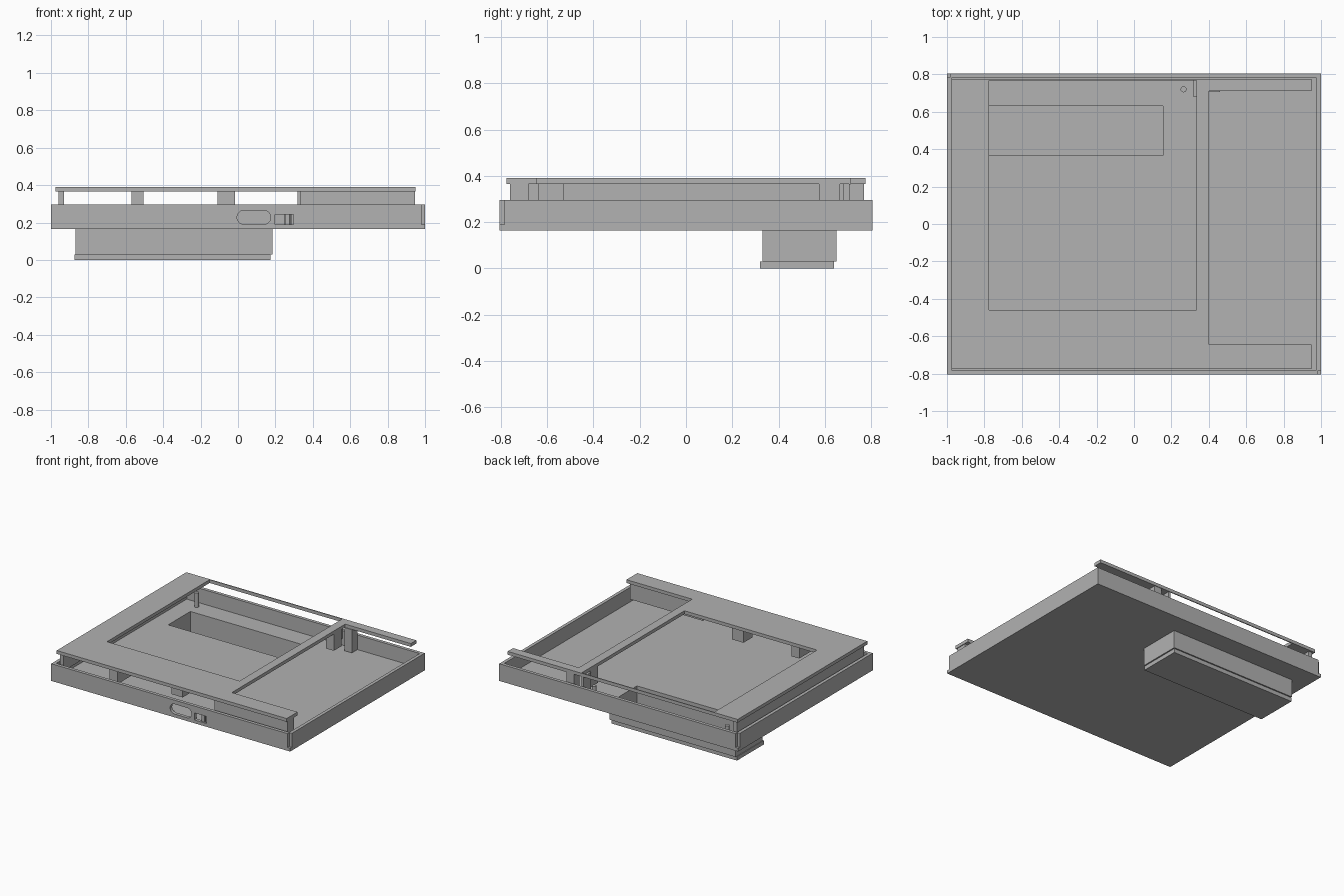
import bpy, bmesh, math

if "Cube" in bpy.data.objects:
    bpy.data.objects.remove(bpy.data.objects["Cube"])

grey = bpy.data.materials.new("plain grey")
grey.diffuse_color = (0.445, 0.445, 0.445, 1)
grey.use_nodes = True
grey.node_tree.nodes["Principled BSDF"].inputs["Base Color"].default_value = grey.diffuse_color


def from_bmesh(name, bm):
    mesh = bpy.data.meshes.new(name)
    bmesh.ops.recalc_face_normals(bm, faces=bm.faces)
    bm.to_mesh(mesh)
    bm.free()
    mesh.materials.append(grey)
    ob = bpy.data.objects.new(name, mesh)
    bpy.context.collection.objects.link(ob)
    return ob


def box(name, x0, x1, y0, y1, z0, z1):
    bm = bmesh.new()
    bmesh.ops.create_cube(bm, size=1)
    for v in bm.verts:
        v.co.x = x1 if v.co.x > 0 else x0
        v.co.y = y1 if v.co.y > 0 else y0
        v.co.z = z1 if v.co.z > 0 else z0
    return from_bmesh(name, bm)


def slot(name, x0, x1, y0, y1, z0, z1):
    """Rounded-end slot running through in y."""
    r = (z1 - z0) / 2
    zc = (z0 + z1) / 2
    bm = bmesh.new()
    verts = []
    for cx, start in ((x1 - r, -90), (x0 + r, 90)):
        for i in range(13):
            a = math.radians(start + i * 15)
            verts.append(bm.verts.new((cx + r * math.cos(a), y0, zc + r * math.sin(a))))
    face = bm.faces.new(verts)
    ext = bmesh.ops.extrude_face_region(bm, geom=[face])
    for v in ext["geom"]:
        if isinstance(v, bmesh.types.BMVert):
            v.co.y = y1
    return from_bmesh(name, bm)


def cut(ob, *cutters):
    for c in cutters:
        c.hide_render = True
        m = ob.modifiers.new("cut", "BOOLEAN")
        m.operation = "DIFFERENCE"
        m.solver = "EXACT"
        m.object = c
    dg = bpy.context.evaluated_depsgraph_get()
    dg.update()
    mesh = bpy.data.meshes.new_from_object(ob.evaluated_get(dg))
    ob.modifiers.clear()
    ob.data = mesh
    for c in cutters:
        bpy.data.objects.remove(c)


# Open tray with a floor well, front ports and two notched corners
tray = box("tray", -1, 1, -0.805, 0.805, 0.165, 0.295)
cut(tray,
    box("tray_hollow", -0.975, 0.975, -0.78, 0.78, 0.185, 0.4),
    box("floor_well", -0.84, 0.155, 0.365, 0.63, 0.1, 0.25),
    slot("round_port", -0.005, 0.175, -0.9, -0.7, 0.19, 0.265),
    box("square_port", 0.198, 0.298, -0.9, -0.7, 0.19, 0.243),
    box("front_notch", 0.98, 1.1, -0.9, -0.785, 0.19, 0.4),
    box("back_notch", -1.1, -0.98, 0.785, 0.9, 0.19, 0.4))

# Divider bars inside the square port
for x0, x1 in ((0.25, 0.275), (0.285, 0.298)):
    box("port_bar", x0, x1, -0.795, -0.78, 0.19, 0.243)

# Compartment hanging under the tray and its cover
case = box("lower_compartment", -0.87, 0.185, 0.33, 0.65, 0.03, 0.165)
cut(case, box("compartment_hollow", -0.84, 0.155, 0.365, 0.63, 0.0, 0.2))
box("compartment_cover", -0.875, 0.175, 0.32, 0.64, 0.0, 0.03)

# Lid frame: one closed window and one opening on the right side
lid = box("lid_frame", -0.975, 0.95, -0.775, 0.775, 0.365, 0.39)
cut(lid,
    box("window", -0.775, 0.335, -0.46, 0.768, 0.3, 0.5),
    box("side_opening", 0.4, 1.1, -0.645, 0.71, 0.3, 0.5))

# Walls and blocks hanging from the lid
box("lid_left_wall", -0.96, -0.93, -0.76, 0.76, 0.24, 0.365)
box("lid_front_wall", 0.335, 0.945, -0.76, -0.68, 0.23, 0.365)
box("front_block_left", -0.57, -0.505, -0.72, -0.54, 0.24, 0.365)
box("front_block_middle", -0.11, -0.015, -0.64, -0.53, 0.24, 0.365)
box("bar_block", 0.335, 0.4, 0.575, 0.665, 0.24, 0.365)
box("back_block", 0.4, 0.46, 0.705, 0.77, 0.19, 0.365)
box("back_clip", 0.318, 0.335, 0.68, 0.77, 0.24, 0.365)

# Round pegs standing on the tray floor
for x in (-0.85, 0.265):
    bm = bmesh.new()
    bmesh.ops.create_cone(bm, cap_ends=True, segments=20, radius1=0.016,
                          radius2=0.016, depth=0.108)
    bmesh.ops.translate(bm, verts=bm.verts, vec=(x, 0.72, 0.239))
    from_bmesh("floor_peg", bm)
